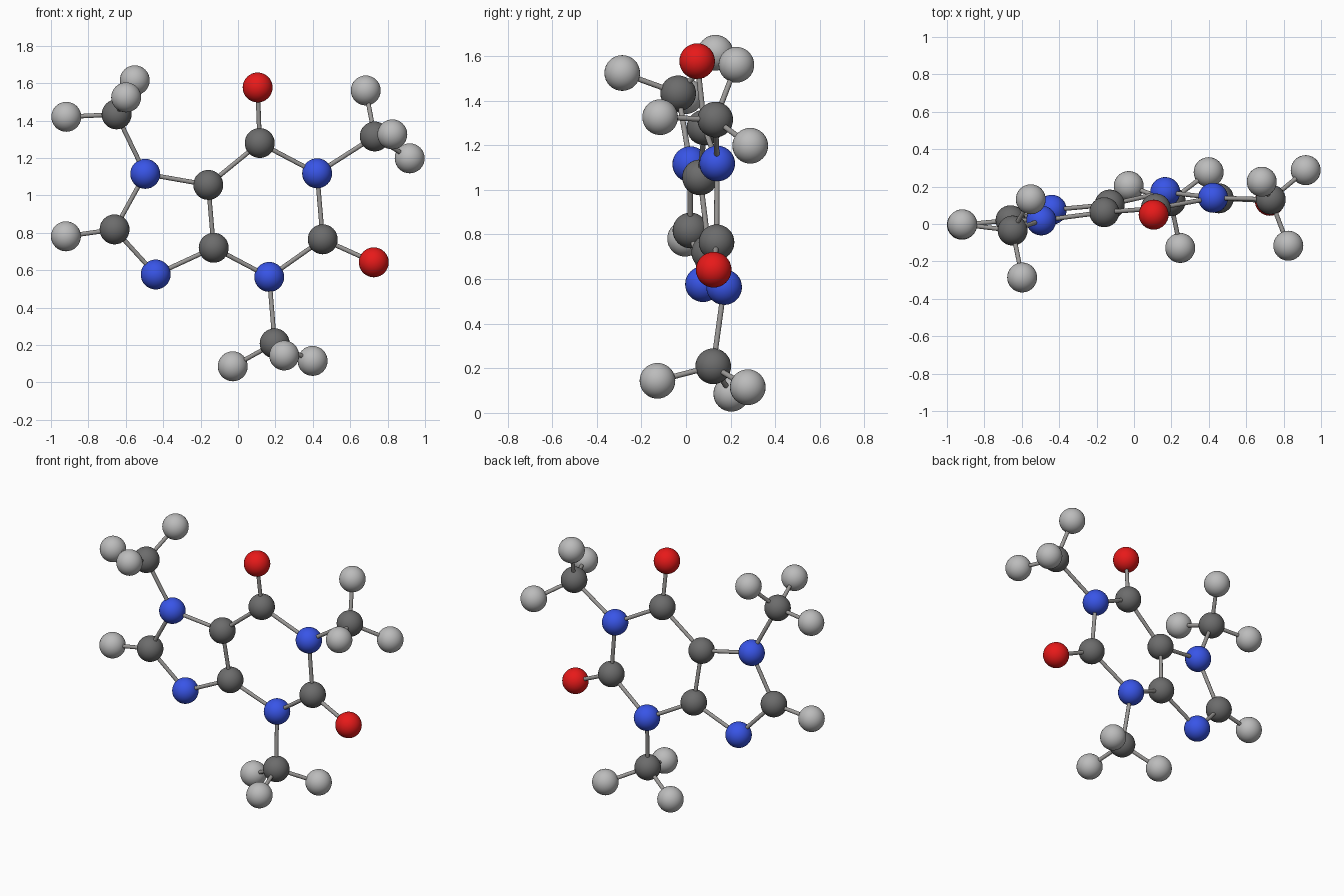
import bpy
from mathutils import Vector

if "Cube" in bpy.data.objects:
    bpy.data.objects.remove(bpy.data.objects["Cube"])

ATOM_R, BOND_R = 0.08, 0.012


def make_mat(name, rgb):
    m = bpy.data.materials.new(name)
    m.diffuse_color = (*rgb, 1)
    m.use_nodes = True
    m.node_tree.nodes["Principled BSDF"].inputs["Base Color"].default_value = m.diffuse_color
    return m


MATS = {
    "C": make_mat("dark_grey", (0.15, 0.15, 0.15)),
    "H": make_mat("light_grey", (0.5, 0.5, 0.5)),
    "N": make_mat("blue", (0.04, 0.09, 0.8)),
    "O": make_mat("red", (0.8, 0.01, 0.01)),
    "bond": make_mat("bond_grey", (0.33, 0.32, 0.31)),
}
NAMES = {"C": "carbon", "H": "hydrogen", "N": "nitrogen", "O": "oxygen"}

# Atom centres; the first letter of the key is the element
ATOMS = {
    # six-sided ring and its two oxygens
    "N1": (0.423, 0.14, 1.118), "C2": (0.453, 0.137, 0.765),
    "N3": (0.167, 0.171, 0.564), "C4": (-0.13, 0.104, 0.72),
    "C5": (-0.159, 0.063, 1.056), "C6": (0.116, 0.083, 1.28),
    "O2": (0.726, 0.124, 0.642), "O6": (0.105, 0.05, 1.577),
    # five-sided ring and its hydrogen
    "N7": (-0.496, 0.019, 1.115), "C8": (-0.66, 0.02, 0.818),
    "N9": (-0.44, 0.076, 0.577), "H8": (-0.92, -0.004, 0.781),
    # upper left side group
    "C10": (-0.649, -0.035, 1.433), "H10a": (-0.918, -0.002, 1.42),
    "H10b": (-0.552, 0.132, 1.615), "H10c": (-0.598, -0.286, 1.524),
    # upper right side group
    "C11": (0.731, 0.131, 1.315), "H11a": (0.683, 0.226, 1.561),
    "H11b": (0.825, -0.116, 1.326), "H11c": (0.918, 0.288, 1.198),
    # lower side group
    "C12": (0.196, 0.122, 0.209), "H12a": (-0.028, 0.203, 0.086),
    "H12b": (0.247, -0.128, 0.144), "H12c": (0.399, 0.277, 0.115),
}

BONDS = ("N1-C2 C2-N3 N3-C4 C4-C5 C5-C6 C6-N1 C2-O2 C6-O6 "
         "C5-N7 N7-C8 C8-N9 N9-C4 C8-H8 N7-C10 N1-C11 N3-C12").split()
BONDS += [f"C{n}-H{n}{s}" for n in (10, 11, 12) for s in "abc"]


def finish(name, mat):
    ob = bpy.context.object
    ob.name = name
    ob.data.materials.append(mat)
    bpy.ops.object.shade_smooth_by_angle()


# Atom balls
for key, pos in ATOMS.items():
    bpy.ops.mesh.primitive_uv_sphere_add(segments=32, ring_count=16,
                                         radius=ATOM_R, location=pos)
    finish(f"{NAMES[key[0]]}_{key[1:]}", MATS[key[0]])

# Bond sticks
for bond in BONDS:
    a, b = (Vector(ATOMS[k]) for k in bond.split("-"))
    bpy.ops.mesh.primitive_cylinder_add(
        vertices=16, radius=BOND_R, depth=(b - a).length, location=(a + b) / 2,
        rotation=(b - a).to_track_quat("Z", "Y").to_euler())
    finish("bond_" + bond.replace("-", "_"), MATS["bond"])
